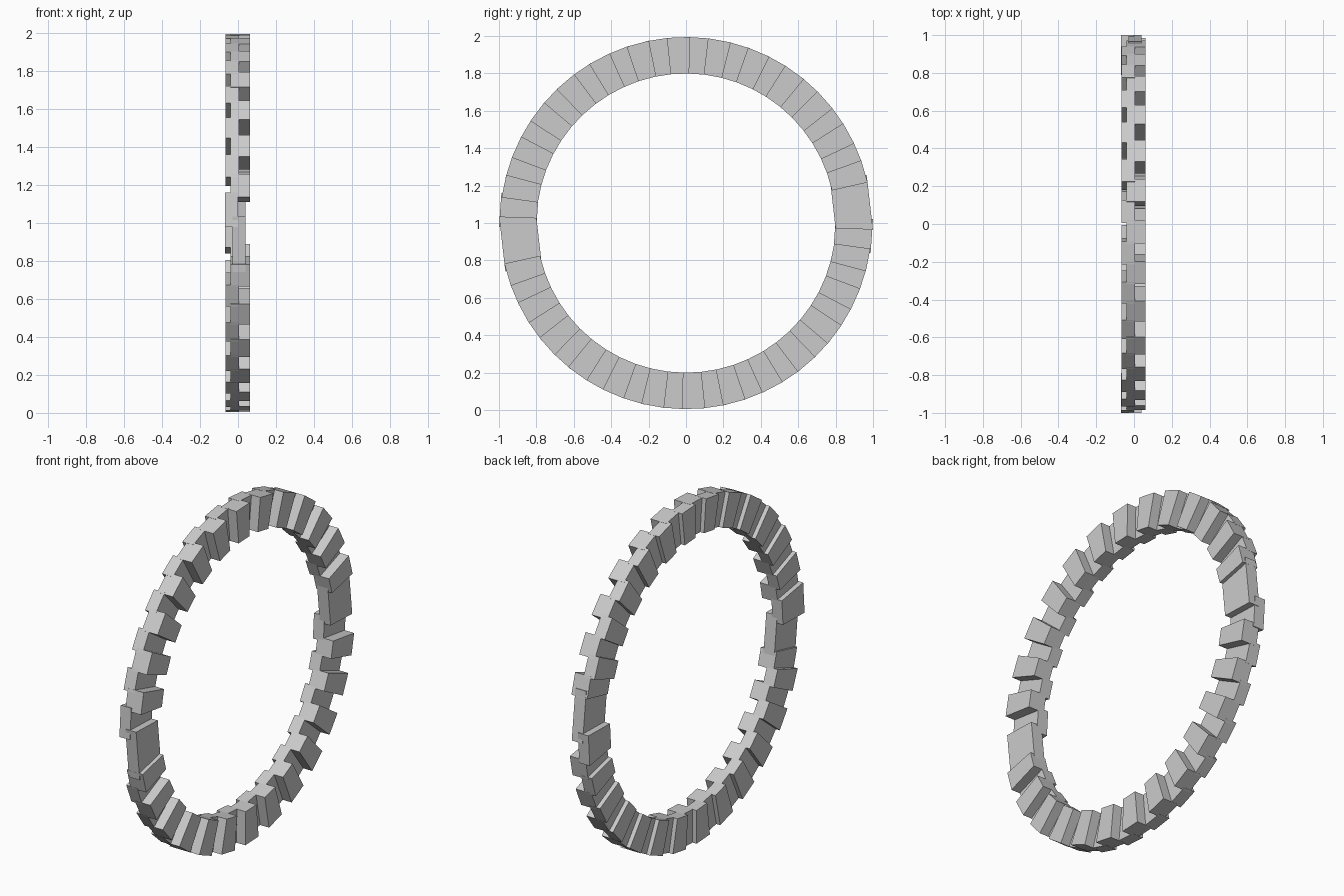
import bpy, bmesh
from math import sin, cos, radians

if "Cube" in bpy.data.objects:
    bpy.data.objects.remove(bpy.data.objects["Cube"])

PITCH = 12.7    # degrees between neighbouring teeth of one row
WIDTH = 7.1     # degrees covered by one tooth
R_IN, R_OUT = 0.80, 0.995


def wedge(bm, start, end, x0, x1, r_out=R_OUT):
    """Flat-sided block between two radial planes; angle runs from the front upwards."""
    rings = []
    for a in (radians(start), radians(end)):
        rings.append([bm.verts.new((x, -r * cos(a), 1 + r * sin(a)))
                      for x, r in ((x0, R_IN), (x1, R_IN), (x1, r_out), (x0, r_out))])
    p, q = rings
    bm.faces.new(p)
    bm.faces.new(q[::-1])
    for i in range(4):
        j = (i + 1) % 4
        bm.faces.new((p[j], p[i], q[i], q[j]))


def make(name, blocks):
    bm = bmesh.new()
    for b in blocks:
        wedge(bm, *b)
    bmesh.ops.recalc_face_normals(bm, faces=bm.faces)
    me = bpy.data.meshes.new(name)
    bm.to_mesh(me)
    bm.free()
    bpy.context.collection.objects.link(bpy.data.objects.new(name, me))


# The ring is two identical half circles, turned 180 degrees from each other
for half, off in (("upper", 0), ("lower", 180)):
    # left row of teeth
    make(half + "_left_teeth",
         [(off + 1.4 + PITCH * j, off + 1.4 + PITCH * j + WIDTH, -0.065, 0.005)
          for j in range(1, 13)])
    # right row of teeth, offset by half a pitch
    make(half + "_right_teeth",
         [(off + 7.9 + PITCH * k, off + 7.9 + PITCH * k + WIDTH, -0.04, 0.062)
          for k in range(13)])
    # longer blocks that close the seam at each end of the half circle
    make(half + "_seam_start", [(off - 1.2, off + 9.2, -0.068, 0.0, 1.0)])
    make(half + "_seam_end", [(off + 165, off + 182, -0.03, 0.04, 1.0)])
